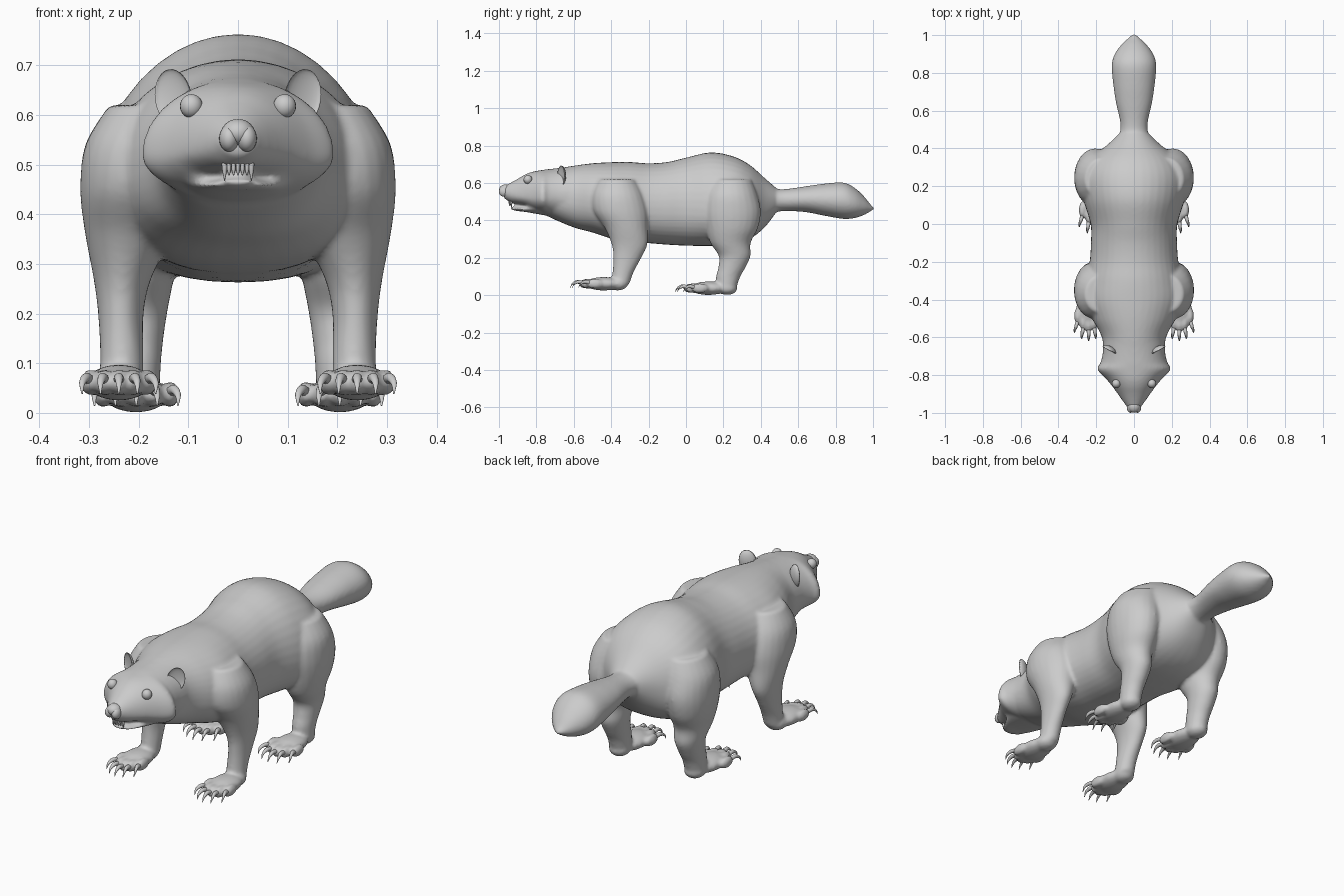
import bpy, bmesh, math
from mathutils import Vector, Matrix

if "Cube" in bpy.data.objects:
    bpy.data.objects.remove(bpy.data.objects["Cube"])


def smooth_keys(keys, steps=6):
    """Catmull-Rom interpolation of key tuples."""
    out = []
    for i in range(len(keys) - 1):
        p0, p1 = keys[max(i - 1, 0)], keys[i]
        p2, p3 = keys[i + 1], keys[min(i + 2, len(keys) - 1)]
        for s in range(steps):
            t = s / steps
            out.append(tuple(
                0.5 * (2 * b + (c - a) * t + (2 * a - 5 * b + 4 * c - d) * t * t
                       + (3 * b - a - 3 * c + d) * t ** 3)
                for a, b, c, d in zip(p0, p1, p2, p3)))
    return out + [keys[-1]]


def skin(bm, rings):
    rows = [[bm.verts.new(p) for p in r] for r in rings]
    n = len(rows[0])
    for a, b in zip(rows, rows[1:]):
        for i in range(n):
            bm.faces.new((a[i], a[(i + 1) % n], b[(i + 1) % n], b[i]))
    bm.faces.new(rows[0])
    bm.faces.new(rows[-1])


def spow(v, e):
    return math.copysign(abs(v) ** e, v)


def body_loft(bm, keys, n=40, low=0.85):
    """Keys: y, top, bottom, half width, height of widest point."""
    rings = []
    for y, top, bot, hw, zw in smooth_keys(keys):
        ring = []
        for k in range(n):
            a = 2 * math.pi * k / n
            c, s = math.cos(a), math.sin(a)
            if s >= 0:
                ring.append((hw * c, y, zw + (top - zw) * s))
            else:
                ring.append((hw * spow(c, low), y, zw + (zw - bot) * spow(s, low)))
        rings.append(ring)
    skin(bm, rings)


def leg_loft(bm, keys, side, n=24):
    """Keys: z, x, y, x radius, y radius."""
    skin(bm, [[(side * (x + rx * math.cos(2 * math.pi * k / n)),
                y + ry * math.sin(2 * math.pi * k / n), z) for k in range(n)]
              for z, x, y, rx, ry in smooth_keys(keys)])


def ball(bm, c, r, rot=None):
    m = Matrix.Translation(c) @ (rot or Matrix()) @ Matrix.Diagonal((*r, 1))
    return bmesh.ops.create_uvsphere(bm, u_segments=20, v_segments=14, radius=1, matrix=m)["verts"]


def spike(bm, keys, n=10):
    """Tapered claw or tooth. Keys: x, y, z, radius, axis flag (0 = along y, 1 = along z)."""
    rings = []
    for x, y, z, r, up in smooth_keys(keys, 4):
        rings.append([(x + r * math.cos(2 * math.pi * k / n),
                       y + up * r * math.sin(2 * math.pi * k / n),
                       z + (1 - up) * r * math.sin(2 * math.pi * k / n)) for k in range(n)])
    skin(bm, rings)


def finish(bm, name):
    bmesh.ops.recalc_face_normals(bm, faces=bm.faces[:])
    for f in bm.faces:
        f.smooth = True
    me = bpy.data.meshes.new(name)
    bm.to_mesh(me)
    bm.free()
    ob = bpy.data.objects.new(name, me)
    bpy.context.collection.objects.link(ob)
    return ob


body, claws = bmesh.new(), bmesh.new()

# Head, snout and cheeks
body_loft(body, [
    (-.975, .582, .520, .032, .55), (-.94, .600, .497, .058, .54), (-.90, .622, .486, .086, .53),
    (-.86, .645, .474, .115, .525), (-.82, .660, .452, .148, .52), (-.77, .669, .436, .194, .52),
    (-.735, .674, .420, .178, .52), (-.68, .680, .400, .165, .53), (-.60, .690, .365, .165, .53)], low=1.0)

# Lower jaw
body_loft(body, [
    (-.937, .470, .460, .030, .465), (-.91, .471, .451, .052, .461), (-.86, .474, .445, .078, .46),
    (-.79, .490, .433, .110, .47), (-.72, .500, .420, .120, .47)], low=1.0)

# Torso from neck to rump
body_loft(body, [
    (-.72, .672, .412, .155, .53), (-.60, .692, .362, .170, .52), (-.50, .705, .335, .222, .50),
    (-.40, .711, .303, .262, .48), (-.30, .712, .285, .255, .47), (-.20, .705, .278, .235, .47),
    (-.10, .712, .270, .228, .47), (0, .735, .265, .230, .47), (.13, .763, .263, .268, .46),
    (.25, .743, .270, .280, .46), (.34, .697, .300, .238, .47), (.42, .627, .362, .140, .49),
    (.48, .575, .440, .078, .505)])

# Bushy tail
body_loft(body, [
    (.40, .600, .430, .080, .51), (.48, .570, .445, .074, .508), (.54, .568, .450, .073, .508),
    (.64, .582, .444, .095, .512), (.74, .596, .425, .110, .51), (.84, .602, .408, .118, .505),
    (.90, .575, .412, .102, .49), (.95, .530, .428, .066, .475), (.985, .487, .447, .030, .466),
    (1.004, .468, .458, .008, .463)], low=1.0)

front_leg = [
    (.62, .17, -.37, .09, .10), (.54, .20, -.365, .107, .135), (.45, .210, -.35, .108, .145),
    (.36, .220, -.32, .088, .115), (.27, .233, -.302, .058, .095), (.20, .236, -.314, .046, .075),
    (.12, .234, -.337, .044, .056), (.06, .235, -.352, .045, .05)]
hind_leg = [
    (.62, .16, .24, .10, .11), (.54, .19, .24, .118, .14), (.45, .205, .245, .112, .155),
    (.36, .21, .245, .098, .14), (.28, .207, .238, .080, .108), (.21, .205, .260, .064, .085),
    (.15, .205, .246, .055, .073), (.10, .205, .226, .050, .065), (.05, .205, .218, .048, .055)]

# Legs, paws, toes and claws on both sides
for s in (1, -1):
    for leg, cx, ty, z0, gap, heel in ((front_leg, .24, -.53, .025, .029, .165),
                                       (hind_leg, .205, .03, .001, .034, .19)):
        leg_loft(body, leg, s)
        ball(body, (s * cx, ty + heel, z0 + .036), (.05, .055, .036))
        ball(body, (s * cx, ty + .09, z0 + .036), (.066, .10, .036))
        for k in range(-2, 3):
            x, y = s * (cx + k * gap), ty + .011 * k * k
            ball(body, (x, y, z0 + .036), (.019, .046, .027))
            dx = s * k * .004
            spike(claws, [(x, y - .025, z0 + .04, .011, 0), (x + dx, y - .055, z0 + .046, .0095, 0),
                          (x + 2 * dx, y - .078, z0 + .035, .006, 0),
                          (x + 2 * dx, y - .09, z0 + .014, .0015, 0)])
finish(claws, "claws")

# Blend all body parts into one skin
skin_ob = finish(body, "body")
rm = skin_ob.modifiers.new("blend", "REMESH")
rm.mode, rm.voxel_size, rm.use_smooth_shade = "VOXEL", .0085, True
sm = skin_ob.modifiers.new("soften", "SMOOTH")
sm.factor, sm.iterations = .5, 6

# Eyes and cupped ears
eyes, ears = bmesh.new(), bmesh.new()
for s in (1, -1):
    ball(eyes, (s * .094, -.845, .618), (.023, .023, .024))
    place = (Matrix.Translation((s * .131, -.67, .635)) @ Matrix.Rotation(s * math.radians(28), 4, "Z")
             @ Matrix.Rotation(s * math.radians(10), 4, "Y"))
    for v in ball(ears, (0, 0, 0), (.041, .024, .058)):
        if v.co.y < 0:
            v.co.y *= -.45
        v.co = place @ v.co
finish(eyes, "eyes")
finish(ears, "ears")

# Nose with two nostril lobes
nose = bmesh.new()
ball(nose, (0, -.965, .565), (.033, .034, .027))
for s in (1, -1):
    ball(nose, (s * .018, -.972, .553), (.020, .028, .027))
finish(nose, "nose")

# Teeth: upper row, with longer canines at the ends
teeth = bmesh.new()
for k in range(-3, 4):
    big = abs(k) == 3
    x, y = k * .009, -.944 + .0012 * k * k
    spike(teeth, [(x, y, .505, .006 if big else .0045, 1),
                  (x, y, .490, .005 if big else .004, 1),
                  (x, y, .468 if big else .478, .001, 1)])
finish(teeth, "teeth")
